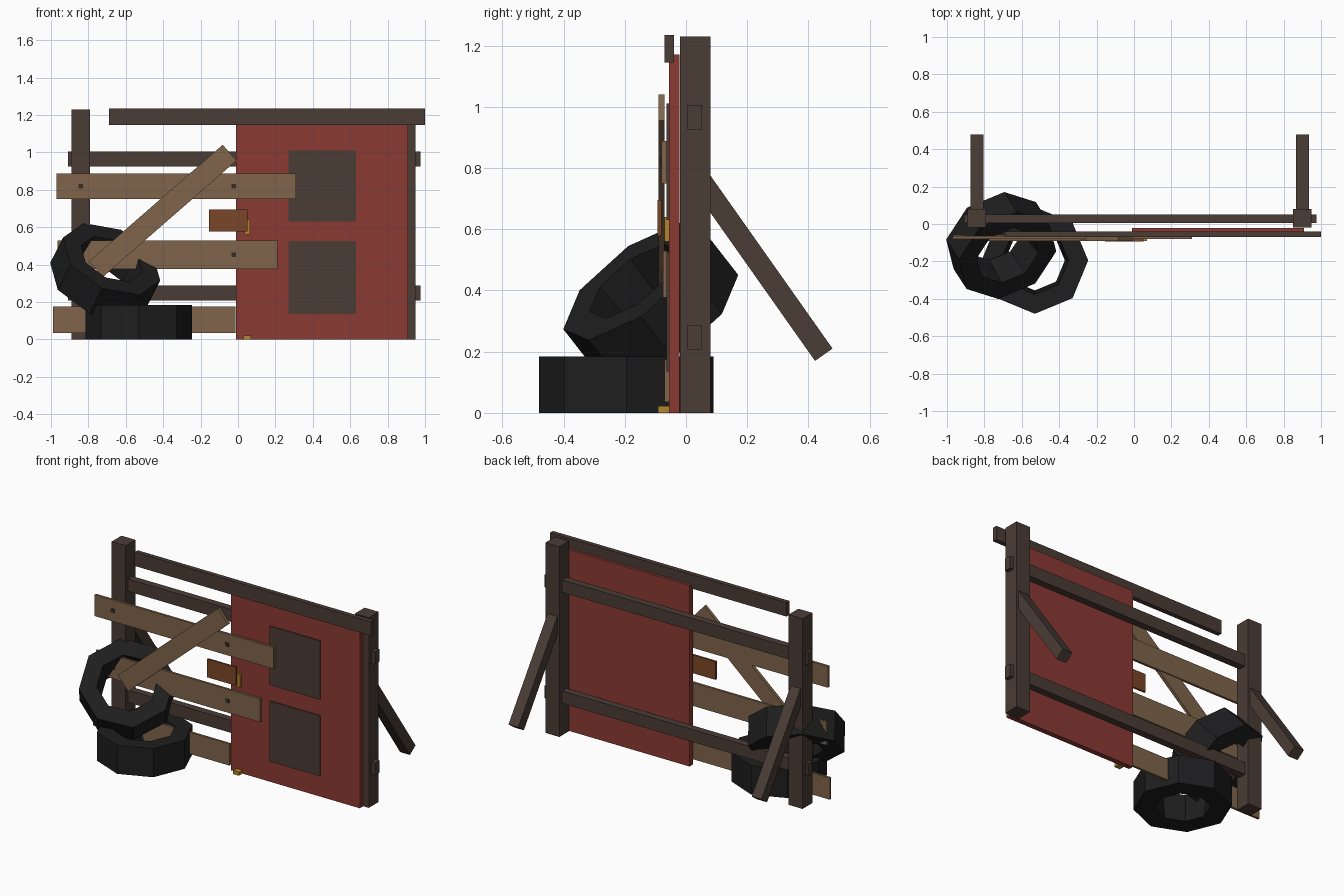
import bpy, bmesh, math
from mathutils import Matrix, Vector

cube = bpy.data.objects.get("Cube")
if cube:
    bpy.data.objects.remove(cube, do_unlink=True)


def material(name, rgb):
    m = bpy.data.materials.new(name)
    m.use_nodes = True
    m.diffuse_color = (*rgb, 1)
    m.node_tree.nodes["Principled BSDF"].inputs["Base Color"].default_value = (*rgb, 1)
    return m


DARK = material("dark wood", (0.069, 0.045, 0.036))
TAN = material("tan wood", (0.216, 0.130, 0.069))
RED = material("red paint", (0.26, 0.042, 0.034))
RUBBER = material("black rubber", (0.013, 0.013, 0.014))
RUST = material("rust brown", (0.195, 0.061, 0.021))
BRASS = material("brass", (0.45, 0.24, 0.025))
IRON = material("dark iron", (0.035, 0.026, 0.022))


def add_object(name, bm, mat, matrix=Matrix()):
    bmesh.ops.recalc_face_normals(bm, faces=bm.faces)
    mesh = bpy.data.meshes.new(name)
    bm.to_mesh(mesh)
    bm.free()
    mesh.materials.append(mat)
    obj = bpy.data.objects.new(name, mesh)
    obj.matrix_world = matrix
    bpy.context.collection.objects.link(obj)
    return obj


def block(name, mat, x, y, z):
    """Box from (min, max) ranges on each axis."""
    bm = bmesh.new()
    bmesh.ops.create_cube(bm, size=1)
    for v in bm.verts:
        for i, (lo, hi) in enumerate((x, y, z)):
            v.co[i] = hi if v.co[i] > 0 else lo
    return add_object(name, bm, mat)


def bar(name, mat, start, end, width, depth):
    """Plank between two points: depth is across y-ish, width across the rest."""
    a, b = Vector(start), Vector(end)
    along = (b - a).normalized()
    side = Vector((0, 1, 0)) if abs(along.y) < 0.1 else Vector((1, 0, 0))
    across = along.cross(side)
    rot = Matrix((along, side, across)).transposed().to_4x4()
    bm = bmesh.new()
    bmesh.ops.create_cube(bm, size=1)
    bmesh.ops.scale(bm, vec=((b - a).length, depth, width), verts=bm.verts)
    return add_object(name, bm, mat, Matrix.Translation((a + b) / 2) @ rot)


def tyre(name, centre, axis, spoke):
    """Eight-sided ring; spoke points at one of the outer corners."""
    n = Vector(axis).normalized()
    u = Vector(spoke)
    u = (u - n * u.dot(n)).normalized()
    rot = Matrix((u, n.cross(u), n)).transposed().to_4x4()
    profile = [(0.285, -0.0925), (0.285, 0.0925), (0.18, 0.0925), (0.16, -0.0925)]
    bm = bmesh.new()
    rings = []
    for i in range(8):
        a = math.tau * i / 8
        rings.append([bm.verts.new((r * math.cos(a), r * math.sin(a), h)) for r, h in profile])
    for i in range(8):
        p, q = rings[i], rings[(i + 1) % 8]
        for j in range(4):
            k = (j + 1) % 4
            bm.faces.new((p[j], q[j], q[k], p[k]))
    return add_object(name, bm, RUBBER, Matrix.Translation(centre) @ rot)


# Frame: posts, slanted back braces, through rails and top beam
for side, x in (("right", -0.84), ("left", 0.90)):
    block(side + "_post", DARK, (x - 0.05, x + 0.05), (-0.02, 0.08), (0, 1.23))
    bar(side + "_brace", DARK, (x, 0.03, 0.785), (x, 0.45, 0.19), 0.07, 0.07)
for name, z in (("lower_rail", 0.247), ("upper_rail", 0.965)):
    block(name, DARK, (-0.91, 0.975), (0.005, 0.052), (z - 0.04, z + 0.04))
block("top_beam", DARK, (-0.69, 1.0), (-0.07, -0.04), (1.145, 1.235))

# Door with two panels and brass fittings
block("door", RED, (-0.01, 0.91), (-0.055, -0.022), (0, 1.17))
for name, lo, hi in (("lower_panel", 0.135, 0.525), ("upper_panel", 0.63, 1.01)):
    block(name, DARK, (0.27, 0.63), (-0.063, -0.0545), (lo, hi))
block("door_handle", BRASS, (0.035, 0.065), (-0.07, -0.054), (0.56, 0.64))
block("door_stop", BRASS, (0.03, 0.07), (-0.092, -0.054), (0, 0.022))

# Boards
block("upper_board", TAN, (-0.97, 0.31), (-0.08, -0.064), (0.75, 0.888))
block("middle_board", TAN, (-0.965, 0.21), (-0.075, -0.06), (0.377, 0.528))
block("bottom_board", TAN, (-0.99, -0.013), (-0.07, -0.055), (0.035, 0.175))
bar("diagonal_board", TAN, (-0.76, -0.08, 0.375), (-0.045, -0.08, 0.998), 0.112, 0.02)
block("sign_plate", RUST, (-0.155, 0.05), (-0.093, -0.08), (0.577, 0.695))

# Bolts on the boards
for row, z, y in (("upper", 0.82, -0.08), ("middle", 0.453, -0.075)):
    for side, x in (("right", -0.84), ("left", -0.022)):
        block(f"{row}_{side}_bolt", IRON, (x - 0.012, x + 0.012), (y - 0.005, y + 0.005),
              (z - 0.012, z + 0.012))

# One tyre lying flat, one leaning on it
tyre("flat_tyre", (-0.53, -0.195, 0.0925), (0, 0, 1), (1, 0, 0))
tyre("leaning_tyre", (-0.71, -0.115, 0.362), (0.37, -0.57, 0.73), (-0.264, -0.02, 0.115))
